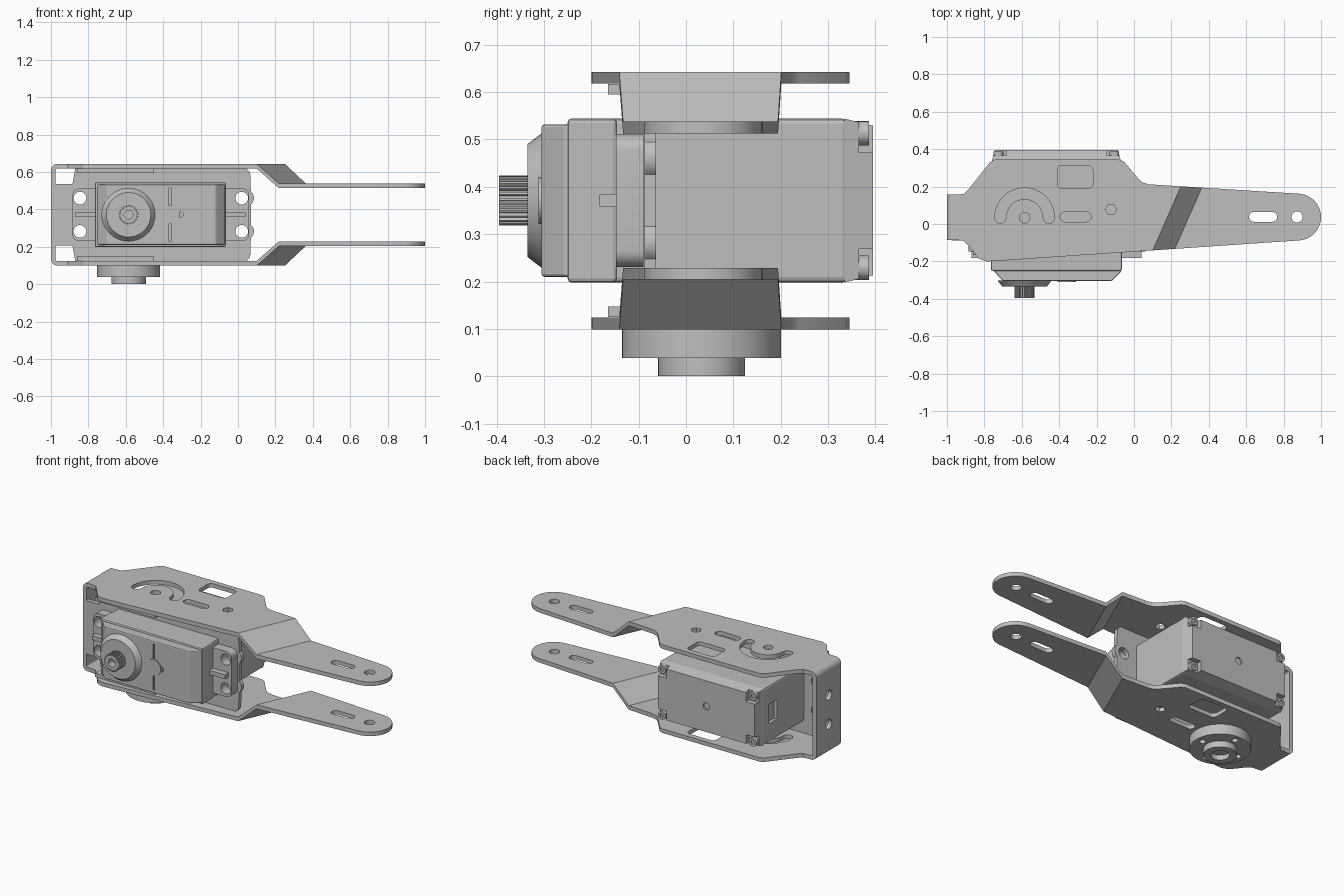
import bpy, bmesh
from math import pi, cos, sin, radians
from mathutils import Vector, Matrix

old = bpy.data.objects.get("Cube")
if old:
    bpy.data.objects.remove(old)

grey = bpy.data.materials.new("light_grey")
grey.use_nodes = True
grey.diffuse_color = (0.52, 0.52, 0.52, 1)
grey.node_tree.nodes["Principled BSDF"].inputs["Base Color"].default_value = (0.52, 0.52, 0.52, 1)

MID = 0.371          # mirror height of the whole assembly
PIVOT = (-0.585, 0.033)
T = 0.025            # sheet thickness


def finish(name, bm):
    bmesh.ops.recalc_face_normals(bm, faces=bm.faces)
    me = bpy.data.meshes.new(name)
    bm.to_mesh(me)
    bm.free()
    ob = bpy.data.objects.new(name, me)
    bpy.context.collection.objects.link(ob)
    me.materials.append(grey)
    return ob


def prism(name, pts, lo, hi, axis="z", bevel=0):
    """Extrude a 2D outline: (x, y) along z, or (x, z) along y."""
    place = (lambda a, b, h: (a, b, h)) if axis == "z" else (lambda a, b, h: (a, h, b))
    bm = bmesh.new()
    face = bm.faces.new([bm.verts.new(place(a, b, lo)) for a, b in pts])
    ext = bmesh.ops.extrude_face_region(bm, geom=[face])
    verts = [v for v in ext["geom"] if isinstance(v, bmesh.types.BMVert)]
    bmesh.ops.translate(bm, verts=verts, vec=Vector(place(0, 0, hi - lo)))
    if bevel:
        bmesh.ops.bevel(bm, geom=bm.edges[:], offset=bevel, segments=2, profile=0.5, affect="EDGES")
    return finish(name, bm)


def box(name, x, y, z, bevel=0):
    return prism(name, [(x[0], y[0]), (x[1], y[0]), (x[1], y[1]), (x[0], y[1])], z[0], z[1], "z", bevel)


def rod(name, centre, r1, length, axis="z", r2=None, sides=40):
    """Cylinder or cone centred on a point; r2 is the far radius."""
    rot = {"z": Matrix(), "y": Matrix.Rotation(-pi / 2, 4, "X"), "x": Matrix.Rotation(pi / 2, 4, "Y")}[axis]
    bm = bmesh.new()
    bmesh.ops.create_cone(bm, cap_ends=True, segments=sides, radius1=r1, radius2=r1 if r2 is None else r2,
                          depth=length, matrix=Matrix.Translation(centre) @ rot)
    return finish(name, bm)


def arc(c, r, a0, a1, n=10):
    return [(c[0] + r * cos(radians(a0 + (a1 - a0) * i / n)),
             c[1] + r * sin(radians(a0 + (a1 - a0) * i / n))) for i in range(n + 1)]


def rounded(x0, x1, y0, y1, r):
    return (arc((x1 - r, y1 - r), r, 0, 90, 8) + arc((x0 + r, y1 - r), r, 90, 180, 8)
            + arc((x0 + r, y0 + r), r, 180, 270, 8) + arc((x1 - r, y0 + r), r, 270, 360, 8))


def cut(ob, cutters):
    for c in cutters:
        m = ob.modifiers.new("cut", "BOOLEAN")
        m.object, m.solver = c, "EXACT"
    dg = bpy.context.evaluated_depsgraph_get()
    me = bpy.data.meshes.new_from_object(ob.evaluated_get(dg))
    ob.modifiers.clear()
    ob.data = me
    for c in cutters:
        bpy.data.objects.remove(c)
    return ob


def smooth(*obs):
    for ob in bpy.context.selected_objects:
        ob.select_set(False)
    for ob in obs:
        ob.select_set(True)
    bpy.context.view_layer.objects.active = obs[0]
    bpy.ops.object.shade_smooth_by_angle(angle=radians(30))


# Side plates: flat outline with cutouts, then a slanted bend
outline = ([(-0.95, -0.085), (-0.91, -0.09), (-0.885, -0.115), (-0.83, -0.185), (-0.79, -0.2), (-0.74, -0.198)]
           + arc((0.875, 0.037), 0.125, -86, 86, 20)
           + [(0.08, 0.212), (0.045, 0.222), (0.025, 0.24), (-0.055, 0.335), (-0.08, 0.345),
              (-0.745, 0.345), (-0.77, 0.33), (-0.885, 0.185), (-0.91, 0.16), (-0.95, 0.157)])
swing = (arc(PIVOT, 0.16, 0, 180, 24) + arc((PIVOT[0] - 0.13, PIVOT[1]), 0.03, 180, 360, 8)[1:-1]
         + arc(PIVOT, 0.10, 180, 0, 24) + arc((PIVOT[0] + 0.13, PIVOT[1]), 0.03, 180, 360, 8)[1:-1])


def side_plate(name, sign):
    lo, hi = sorted((MID + sign * 0.272, MID + sign * (0.272 - T)))
    hole = lambda pts: prism("cutter", pts, lo - 0.1, hi + 0.1)
    ob = cut(prism(name, outline, lo, hi), [
        hole(swing), hole(arc(PIVOT, 0.028, 0, 345, 23)),
        hole(rounded(-0.41, -0.22, 0.19, 0.312, 0.025)), hole(rounded(-0.395, -0.23, 0.012, 0.064, 0.025)),
        hole(arc((-0.123, 0.077), 0.03, 0, 300, 5)),
        hole(rounded(0.615, 0.765, 0.012, 0.064, 0.025)), hole(arc((0.872, 0.038), 0.03, 0, 345, 23))])
    bm = bmesh.new()
    bm.from_mesh(ob.data)
    start, slant, width = 0.162, 0.44, 0.115
    for x in (start, start + width):
        bmesh.ops.bisect_plane(bm, geom=bm.verts[:] + bm.edges[:] + bm.faces[:],
                               plane_co=(x, 0, 0), plane_no=(1, -slant, 0))
    for v in bm.verts:
        t = (v.co.x - start - slant * v.co.y) / width
        v.co.z -= sign * 0.105 * min(1, max(0, t))
    bm.to_mesh(ob.data)
    bm.free()
    return ob


smooth(side_plate("upper_plate", 1), side_plate("lower_plate", -1))

# End web joining the plates with rounded bends
TOP, BOT = MID + 0.272, MID - 0.272
web_pts = ([(-0.95, TOP)] + arc((-0.965, TOP - 0.035), 0.035, 90, 180, 6)
           + arc((-0.965, BOT + 0.035), 0.035, 180, 270, 6) + [(-0.95, BOT), (-0.95, BOT + T)]
           + arc((-0.965, BOT + 0.035), 0.01, 270, 180, 6) + arc((-0.965, TOP - 0.035), 0.01, 180, 90, 6)
           + [(-0.95, TOP - T)])
web = prism("end_web", web_pts, -0.085, 0.157, "y")
cut(web, [rod("cutter", (-0.99, 0.037, MID + s * 0.09), 0.03, 0.1, "x", sides=24) for s in (1, -1)])
smooth(web)

# Inner mounting sheet behind the motor ears
EARS = [(x, MID + s * 0.089) for x in (-0.845, 0.02) for s in (1, -1)]
sheet_pts = [(-0.975, MID - 0.165), (-0.885, MID - 0.165), (-0.87, BOT + T), (0.045, BOT + T), (0.065, BOT + 0.045)]
for s in (-1, 1):
    sheet_pts += arc((0.04, MID + s * 0.089), 0.045, -50, 50, 8)
sheet_pts += [(0.065, TOP - 0.045), (0.045, TOP - T), (-0.87, TOP - T), (-0.885, MID + 0.165), (-0.975, MID + 0.165)]
sheet = prism("mount_sheet", sheet_pts, -0.088, -0.063, "y")
cut(sheet, [rod("cutter", (x, -0.07, z), 0.034, 0.2, "y", sides=24) for x, z in EARS])
smooth(sheet)
for s, label in ((1, "upper"), (-1, "lower")):
    z = sorted((MID + s * 0.224, MID + s * 0.246))
    box(label + "_mount_flange", (-0.86, -0.45), (-0.165, -0.063), z)

# Motor ears with ribs
Z0, Z1 = MID - 0.173, MID + 0.173
ears = prism("motor_ears", rounded(-0.885, 0.06, MID - 0.14, MID + 0.14, 0.035), -0.148, -0.09, "y")
cut(ears, [rod("cutter", (x, -0.12, z), 0.034, 0.2, "y", sides=24) for x, z in EARS])
smooth(ears)
for label, x in (("left", (-0.08, 0.04)), ("right", (-0.87, -0.75))):
    box(label + "_ear_rib", x, (-0.183, -0.14), (MID - 0.013, MID + 0.013))

# Motor case, with end recess
case = box("motor_case", (-0.76, -0.07), (-0.2, 0.34), (Z0, Z1), 0.01)
cut(case, [box("cutter", (-0.8, -0.74), (0.2, 0.28), (MID - 0.06, MID + 0.06))])

# Rear cover tapering to the back, with notched screw corners
bm = bmesh.new()
bmesh.ops.create_cube(bm, size=1, matrix=Matrix.Translation((-0.415, 0.365, MID)) @ Matrix.Diagonal((0.69, 0.06, 0.346, 1)))
for v in bm.verts:
    if v.co.y > 0.36:
        v.co.x += 0.015 if v.co.x < -0.415 else -0.015
        v.co.z += 0.015 if v.co.z < MID else -0.015
rear = finish("rear_cover", bm)
CORNERS = [(x, MID + s * 0.142) for x in (-0.725, -0.105) for s in (1, -1)]
cut(rear, [box("cutter", (x - 0.04, x + 0.04), (0.365, 0.45), (z - 0.04, z + 0.04)) for x, z in CORNERS]
    + [rod("cutter", (-0.415, 0.4, MID), 0.022, 0.03, "y", sides=20)])
screws = []
for i, (x, z) in enumerate(CORNERS):
    screw = rod("rear_screw_%d" % (i + 1), (x, 0.372, z), 0.026, 0.03, "y", sides=20)
    screws.append(cut(screw, [rod("cutter", (x, 0.39, z), 0.013, 0.02, "y", sides=6)]))
smooth(*screws)

# Front case and gear cover
box("front_case", (-0.765, -0.065), (-0.25, -0.146), (Z0, Z1), 0.008)
gear = prism("gear_cover", [(-0.765, -0.2), (-0.765, -0.235), (-0.70, -0.305), (-0.12, -0.305),
                            (-0.07, -0.255), (-0.07, -0.2)], Z0 + 0.012, Z1 - 0.012, "z", 0.006)
cut(gear, [box("cutter", (-0.368, -0.356), (-0.33, -0.295), (Z0 + 0.03, Z1 - 0.03)),
           rod("cutter", (-0.31, -0.305, MID), 0.016, 0.03, "y", sides=16)])
notch = rod("round_key", (-0.36, -0.302, MID), 0.05, 0.018, "y", sides=32)

# Output tower and splined shaft
tower = rod("output_tower", (PIVOT[0], -0.318, MID), 0.145, 0.034, "y", r2=0.145)
for v in tower.data.vertices:
    if v.co.y < -0.318:
        v.co.x = PIVOT[0] + (v.co.x - PIVOT[0]) * 0.82
        v.co.z = MID + (v.co.z - MID) * 0.82
spline = []
for i in range(25):
    for r, f in ((0.053, 0), (0.053, 0.4), (0.045, 0.5), (0.045, 0.9)):
        a = 2 * pi * (i + f) / 25
        spline.append((PIVOT[0] + r * cos(a), MID + r * sin(a)))
shaft = prism("splined_shaft", spline, -0.395, -0.33, "y")
cut(shaft, [rod("cutter", (PIVOT[0], -0.39, MID), 0.024, 0.08, "y", sides=24)])
smooth(tower, notch)

# Pivot horn below the lower plate
flange = rod("pivot_flange", PIVOT + (0.069,), 0.168, 0.062, sides=64)
cut(flange, [rod("cutter", (PIVOT[0] + 0.125 * cos(a), PIVOT[1] + 0.125 * sin(a), 0.04), 0.018, 0.06, sides=16)
             for a in (0, pi / 2, pi, 3 * pi / 2)])
hub = rod("pivot_hub", PIVOT + (0.022,), 0.092, 0.044, sides=48)
cut(hub, [rod("cutter", PIVOT + (0, ), 0.052, 0.06, sides=25)])
smooth(flange, hub)
